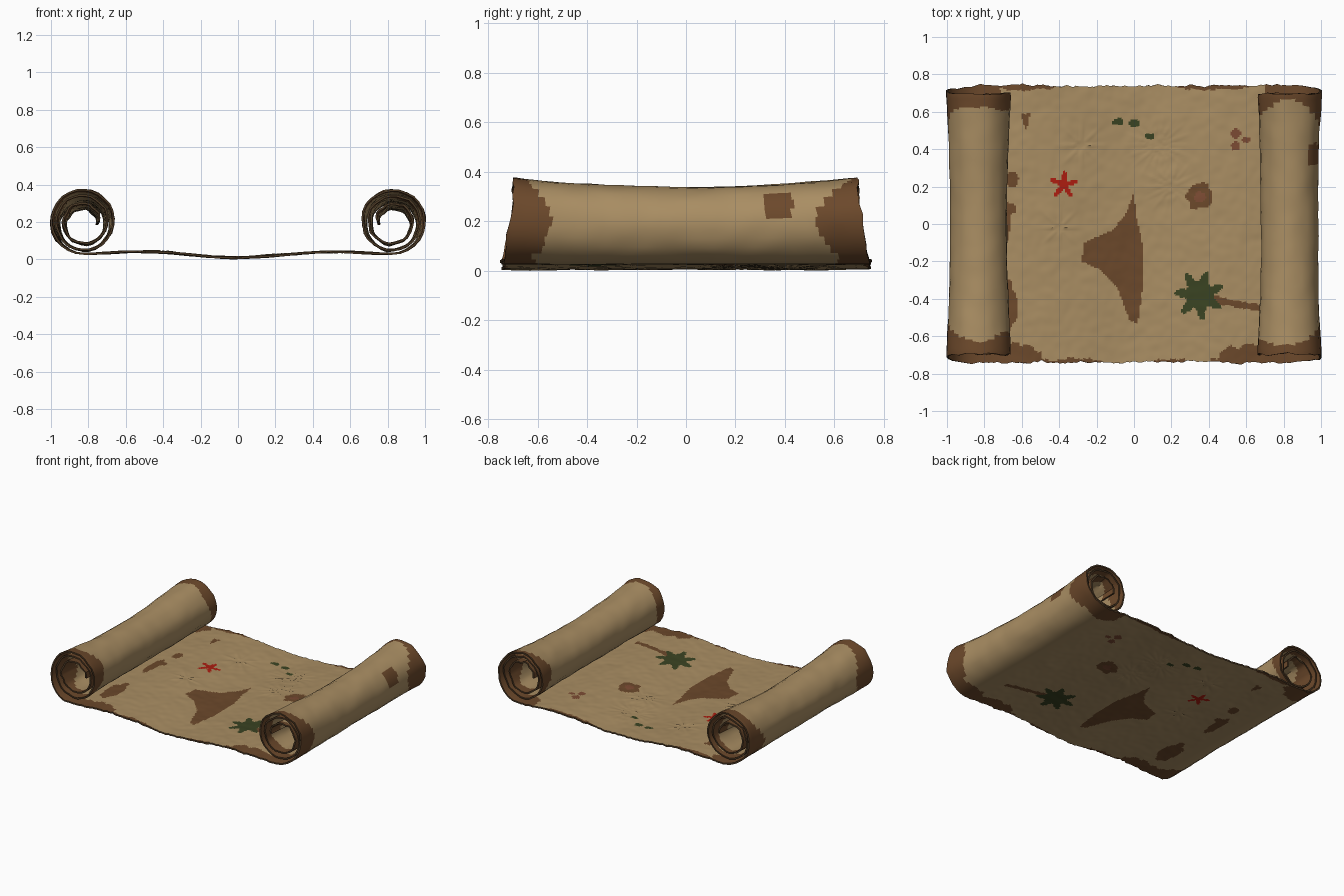
import bpy
import math
from mathutils import Vector, noise

if "Cube" in bpy.data.objects:
    bpy.data.objects.remove(bpy.data.objects["Cube"])

COLOURS = [
    ("parchment", (0.40, 0.27, 0.125)),
    ("brown_stain", (0.15, 0.066, 0.024)),
    ("palm_green", (0.042, 0.056, 0.016)),
    ("marker_red", (0.42, 0.012, 0.005)),
    ("red_brown", (0.20, 0.07, 0.033)),
    ("dark_edge", (0.07, 0.04, 0.018)),
]
PARCHMENT, BROWN, GREEN, RED, RED_BROWN, EDGE = range(6)

ROLL_X, REST_Z, ROLL_R = 0.826, 0.032, 0.174
TURNS, STEPS_PER_TURN = 2.75, 26
FLAT_STEPS, WIDTH_STEPS = 170, 150


def make_material(name, rgb):
    mat = bpy.data.materials.new(name)
    mat.use_nodes = True
    mat.diffuse_color = (*rgb, 1)
    bsdf = mat.node_tree.nodes["Principled BSDF"]
    bsdf.inputs["Base Color"].default_value = (*rgb, 1)
    bsdf.inputs["Roughness"].default_value = 0.9
    return mat


def smooth(a, b, x):
    t = min(max((x - a) / (b - a), 0), 1)
    return t * t * (3 - 2 * t)


def rough(x, y, scale, seed=0):
    return noise.noise(Vector((x * scale, y * scale, seed * 7.3 + 0.4)))


# Shape tests used for the painted marks
def blob(x, y, cx, cy, rx, ry):
    wobble = 1 + 0.25 * rough(x, y, 25)
    return math.hypot((x - cx) / rx, (y - cy) / ry) < wobble


def star(x, y, cx, cy, inner, outer, points, turn):
    a = math.atan2(y - cy, x - cx) - turn
    spike = (0.5 + 0.5 * math.cos(points * a)) ** 1.4
    return math.hypot(x - cx, y - cy) < inner + (outer - inner) * spike


def polygon(x, y, pts):
    inside = False
    for (x1, y1), (x2, y2) in zip(pts, pts[1:] + pts[:1]):
        if (y1 > y) != (y2 > y) and x < x1 + (y - y1) * (x2 - x1) / (y2 - y1):
            inside = not inside
    return inside


SAIL = [(0, 0.17), (-0.04, 0.06), (-0.11, -0.03), (-0.27, -0.1), (-0.28, -0.2),
        (-0.19, -0.24), (-0.09, -0.34), (-0.02, -0.52), (0.02, -0.53),
        (0.05, -0.32), (0.045, -0.1), (0.01, 0.05)]
FLAG = [(-0.61, 0.59), (-0.555, 0.59), (-0.575, 0.5)]
TRUNK = [(0.4, -0.375), (0.55, -0.41), (0.72, -0.44), (0.72, -0.475), (0.55, -0.445), (0.4, -0.42)]
ISLETS = [(-0.085, 0.545, 0.034, 0.02), (0, 0.54, 0.032, 0.018), (0.085, 0.47, 0.025, 0.02)]
DOTS = [(0.545, 0.485, 0.025, 0.027), (0.6, 0.45, 0.022, 0.02), (0.545, 0.415, 0.023, 0.023)]
STAINS = [(-0.68, -0.44, 0.06, 0.13), (-0.69, 0.02, 0.03, 0.12), (-0.65, 0.24, 0.035, 0.045),
          (-0.66, 0.08, 0.03, 0.03), (0.355, 0.15, 0.07, 0.07)]
# Corner and border scorches on the flat sheet
SCORCHES = [(0.42, 0.76, 0.25, 0.045), (-0.6, 0.76, 0.22, 0.045), (-0.64, -0.74, 0.17, 0.1),
            (0.62, -0.74, 0.19, 0.09), (-0.3, -0.76, 0.2, 0.04), (0.2, -0.76, 0.15, 0.04),
            (-0.85, 0.74, 0.15, 0.14), (0.85, 0.74, 0.15, 0.14),
            (-0.85, -0.74, 0.15, 0.14), (0.85, -0.74, 0.15, 0.14)]


def flat_colour(x, y):
    if star(x, y, -0.375, 0.21, 0.024, 0.075, 5, 0.25):
        return RED
    if star(x, y, 0.35, -0.38, 0.075, 0.135, 7, 0.35) or any(blob(x, y, *i) for i in ISLETS):
        return GREEN
    if blob(x, y, 0.355, 0.145, 0.032, 0.03) or any(blob(x, y, *d) for d in DOTS):
        return RED_BROWN
    if any(polygon(x, y, p) for p in (SAIL, FLAG, TRUNK)):
        return BROWN
    if any(blob(x, y, *s) for s in STAINS + SCORCHES):
        return BROWN
    return PARCHMENT


def roll_colour(side, turn, y):
    if side > 0 and blob(turn, y, 0.31, 0.37, 0.07, 0.062):
        return BROWN
    # Scorched ends, deepest on the outward face, thin on top
    depth = 0.06 + 0.11 * math.exp(-((turn % 1 - 0.23) / 0.13) ** 2)
    depth += 0.05 * math.exp(-((turn % 1 - 0.68) / 0.1) ** 2)
    depth += 0.05 * rough(turn * 0.8, side * 3 + math.copysign(1, y), 6)
    return BROWN if abs(y) > 0.7 - depth else PARCHMENT


# Sheet outline: torn edges, shorter where the paper is rolled
def half_length(s, turn, end):
    torn = 0.012 * rough(s, end * 3.1, 14, 1) + 0.009 * rough(s, end * 5.7, 45, 2)
    return 0.741 - 0.045 * smooth(0, 0.4, turn) - 0.012 * smooth(0.8, 2.5, turn) + torn


BURSTS = [(-0.28, 0.42, 0.16, 8), (0.13, 0.42, 0.2, 18), (0.2, 0.2, 0.17, 14), (-0.4, -0.02, 0.14, 8)]


def flat_height(x, y):
    z = 0.011 + 0.031 * smooth(0, 0.5, abs(x)) - 0.01 * smooth(0.55, 0.82, abs(x))
    relief = 0.004 * rough(x, y, 6, 3) + 0.002 * rough(x, y, 22, 4)
    # Pressed radial strokes
    for cx, cy, r, n in BURSTS:
        d = math.hypot(x - cx, y - cy)
        if 0.02 < d < r:
            a = math.atan2(y - cy, x - cx)
            relief += 0.006 * max(0, math.cos(n * a)) ** 4 * (1 - d / r)
    return z + relief * (1 - smooth(0.7, ROLL_X, abs(x)))


def roll_point(side, turn, y):
    t = turn / TURNS
    ang = (turn - 0.25) * 2 * math.pi
    r = ROLL_R - 0.09 * t ** 1.5
    loose = smooth(0, 0.15, turn)
    cx, cz = math.cos(ang), math.sin(ang)
    r += loose * 0.007 * noise.noise(Vector((cx * 1.8, cz * 1.8, y * 3 + side * 9)))
    r += loose * 0.004 * noise.noise(Vector((cx * 3, cz * 3, y * 9 + side * 5)))
    r += loose * 0.004 * math.cos(7 * ang) * t
    # Waisted in the middle, flared at the ends
    k = 1 - 0.115 * (1 - min(abs(y) / 0.68, 1) ** 2)
    return Vector((side * (ROLL_X + k * r * cx), y, REST_Z + k * (ROLL_R + r * cz)))


# Rows run across the whole strip: left roll, flat sheet, right roll
roll_steps = int(TURNS * STEPS_PER_TURN)
rows = [(-1, TURNS * i / roll_steps, 0) for i in range(roll_steps, 0, -1)]
rows += [(0, 0, ROLL_X * (2 * i / FLAT_STEPS - 1)) for i in range(FLAT_STEPS + 1)]
rows += [(1, TURNS * i / roll_steps, 0) for i in range(1, roll_steps + 1)]

verts, faces, colours = [], [], []
for side, turn, x in rows:
    s = x if side == 0 else side * (ROLL_X + turn)
    front, back = half_length(s, turn, -1), half_length(s, turn, 1)
    for j in range(WIDTH_STEPS + 1):
        v = 2 * j / WIDTH_STEPS - 1
        y = v * (front if v < 0 else back)
        verts.append(roll_point(side, turn, y) if side else Vector((x, y, flat_height(x, y))))

cols = WIDTH_STEPS + 1
for i in range(len(rows) - 1):
    side, turn, _ = rows[i] if rows[i][0] else rows[i + 1]
    for j in range(WIDTH_STEPS):
        a = i * cols + j
        quad = (a, a + cols, a + cols + 1, a + 1)
        mid = sum((verts[k] for k in quad), Vector()) / 4
        faces.append(quad)
        on_bottom = side == 0 or turn < 0.08
        colours.append(flat_colour(mid.x, mid.y) if on_bottom else roll_colour(side, turn, mid.y))

mesh = bpy.data.meshes.new("parchment_scroll")
mesh.from_pydata(verts, [], faces)
for name, rgb in COLOURS:
    mesh.materials.append(make_material(name, rgb))
mesh.polygons.foreach_set("material_index", colours)
scroll = bpy.data.objects.new("parchment_scroll", mesh)
bpy.context.collection.objects.link(scroll)

# Paper thickness with a dark torn rim
paper = scroll.modifiers.new("paper_thickness", "SOLIDIFY")
paper.thickness = 0.011
paper.offset = 0
paper.material_offset_rim = EDGE
bpy.context.view_layer.objects.active = scroll
scroll.select_set(True)
bpy.ops.object.modifier_apply(modifier=paper.name)
bpy.ops.object.shade_smooth_by_angle(angle=math.radians(40))

# Rest the lowest point on the ground
lowest = min(v.co.z for v in scroll.data.vertices)
for v in scroll.data.vertices:
    v.co.z -= lowest
